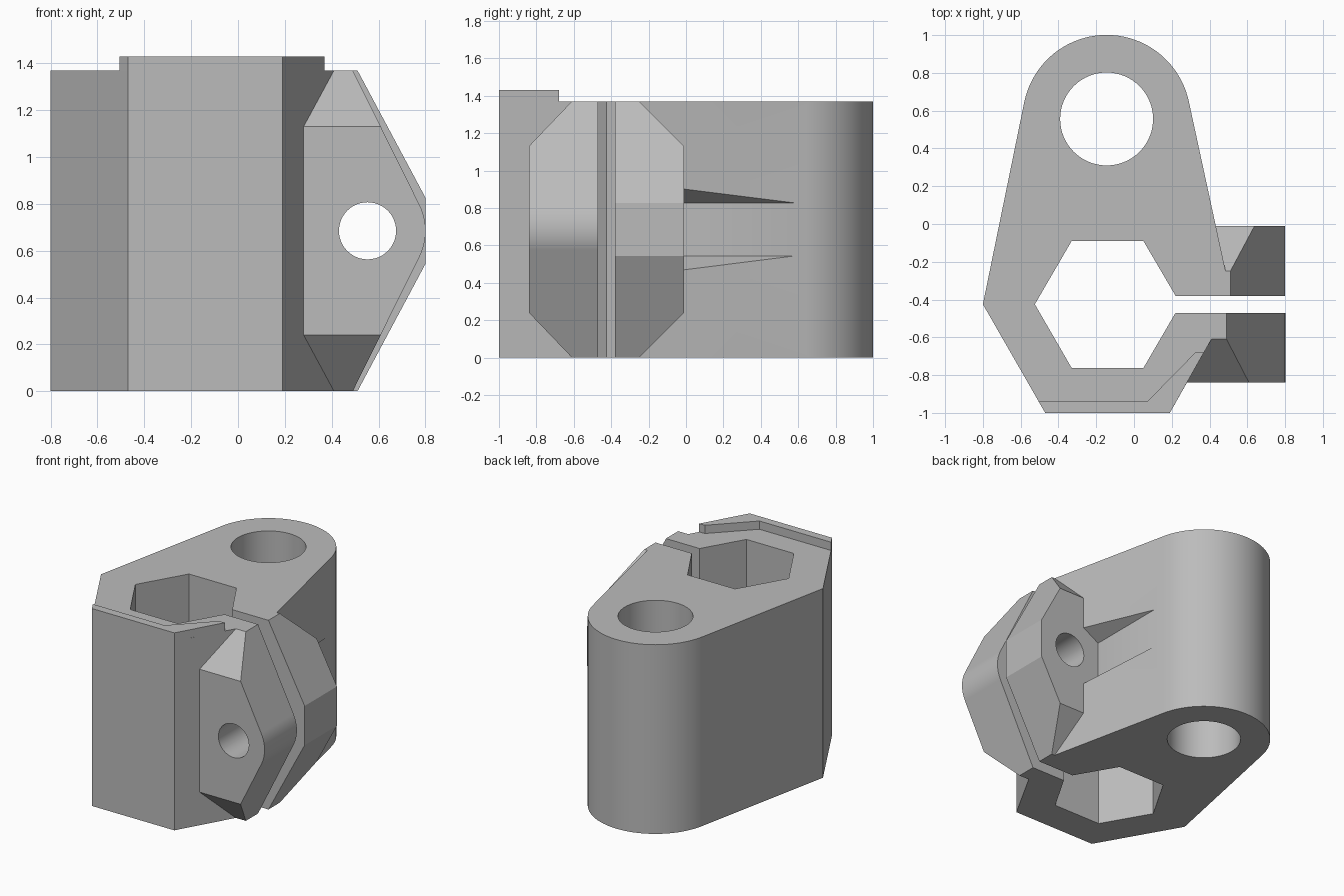
import bpy, bmesh
from math import cos, sin, radians

cube = bpy.data.objects.get("Cube")
if cube:
    bpy.data.objects.remove(cube)

H = 1.37                      # body height
BOLT = (0.553, H / 2)         # bolt axis in x, z
PIVOT = (-0.145, 0.556)       # round bore in x, y

grey = bpy.data.materials.new("plain_grey")
grey.use_nodes = True
grey.diffuse_color = (0.5, 0.5, 0.5, 1)
shader = next(n for n in grey.node_tree.nodes if n.type == 'BSDF_PRINCIPLED')
shader.inputs["Base Color"].default_value = grey.diffuse_color
shader.inputs["Roughness"].default_value = 0.7


def arc(centre, r, start, end, steps):
    angles = [radians(start + (end - start) * i / steps) for i in range(steps + 1)]
    return [(centre[0] + r * cos(a), centre[1] + r * sin(a)) for a in angles]


def circle(centre, r, sides, turn=0):
    return arc(centre, r, turn, turn + 360, sides)[:-1]


def prism(name, points, axis, lo, hi):
    """Extrude a flat profile along the x, y or z axis."""
    place = {'x': lambda u, v, w: (w, u, v),
             'y': lambda u, v, w: (u, w, v),
             'z': lambda u, v, w: (u, v, w)}[axis]
    bm = bmesh.new()
    rings = [[bm.verts.new(place(u, v, w)) for u, v in points] for w in (lo, hi)]
    bm.faces.new(rings[0])
    bm.faces.new(rings[1])
    n = len(points)
    for i in range(n):
        j = (i + 1) % n
        bm.faces.new((rings[0][i], rings[0][j], rings[1][j], rings[1][i]))
    bmesh.ops.recalc_face_normals(bm, faces=bm.faces)
    mesh = bpy.data.meshes.new(name)
    bm.to_mesh(mesh)
    bm.free()
    mesh.materials.append(grey)
    obj = bpy.data.objects.new(name, mesh)
    bpy.context.collection.objects.link(obj)
    return obj


def combine(target, other, operation):
    """Apply an exact boolean and discard the helper."""
    mod = target.modifiers.new(operation, 'BOOLEAN')
    mod.operation = operation
    mod.solver = 'EXACT'
    mod.object = other
    graph = bpy.context.evaluated_depsgraph_get()
    graph.update()
    result = bpy.data.meshes.new_from_object(target.evaluated_get(graph))
    target.modifiers.clear()
    target.data = result
    bpy.data.objects.remove(other)


def lug(name, outline, inner, knee, outer):
    """Ear with a side outline, bevelled at the top and bottom of its outer face."""
    ear = prism(name, outline, 'y', min(inner, outer), max(inner, outer))
    half = [(inner, 0), (knee, 0), (outer, 0.24)]
    bevel = half + [(y, H - z) for y, z in reversed(half)]
    combine(ear, prism(name + "_bevel", bevel, 'x', 0.1, 1), 'INTERSECT')
    return ear


# Main body: round back, straight flanks, half hexagon at the front
profile = arc(PIVOT, 0.445, 12, 168, 40) + [
    (-0.8, -0.425), (-0.47, -1), (0.19, -1), (0.41, -0.61), (0.41, -0.47),
    (0.485, -0.425), (0.485, -0.25)]
body = prism("clamp_body", profile, 'z', 0, H)

# Clamping ears either side of the slit
front_outline = ([(0.25, 0), (0.49, 0)] + arc(BOLT, 0.248, -26.6, 26.6, 12)
                 + [(0.49, H), (0.25, H)])
rear_outline = [(0.3, 0), (0.51, 0), (0.8, 0.543), (0.8, 0.827), (0.51, H), (0.3, H)]
combine(body, lug("front_ear", front_outline, -0.47, -0.61, -0.84), 'UNION')
combine(body, lug("rear_ear", rear_outline, -0.38, -0.25, -0.01), 'UNION')

# Raised lip along the front of the top face
lip = [(-0.505, -0.94), (-0.47, -1), (0.19, -1), (0.37, -0.68), (0.325, -0.68), (0.07, -0.94)]
combine(body, prism("top_lip", lip, 'z', H, 1.43), 'UNION')

# Round bore, hexagonal bore with its slit, bolt hole and nut clearance
hexagon = [(-0.525, -0.425), (-0.33, -0.762), (0.05, -0.762), (0.22, -0.47), (1, -0.47),
           (1, -0.38), (0.22, -0.38), (0.05, -0.09), (-0.33, -0.09)]
cutters = [
    prism("round_bore", circle(PIVOT, 0.246, 64), 'z', -0.5, 2),
    prism("hex_bore", hexagon, 'z', -0.5, 2),
    prism("bolt_hole", circle(BOLT, 0.122, 48), 'y', -1.2, 0.1),
    prism("nut_clearance", circle(BOLT, 0.285, 6, 30), 'y', -0.01, 1.2),
]
for cutter in cutters:
    combine(body, cutter, 'DIFFERENCE')

# Tidy coplanar faces, then smooth only the round surfaces
bm = bmesh.new()
bm.from_mesh(body.data)
bmesh.ops.remove_doubles(bm, verts=bm.verts, dist=0.0002)
bmesh.ops.dissolve_limit(bm, angle_limit=radians(0.4), verts=bm.verts, edges=bm.edges)
bm.to_mesh(body.data)
bm.free()
bpy.ops.object.select_all(action='DESELECT')
body.select_set(True)
bpy.context.view_layer.objects.active = body
bpy.ops.object.shade_smooth_by_angle(angle=radians(20))
weighted = body.modifiers.new("even_shading", 'WEIGHTED_NORMAL')
weighted.keep_sharp = True
